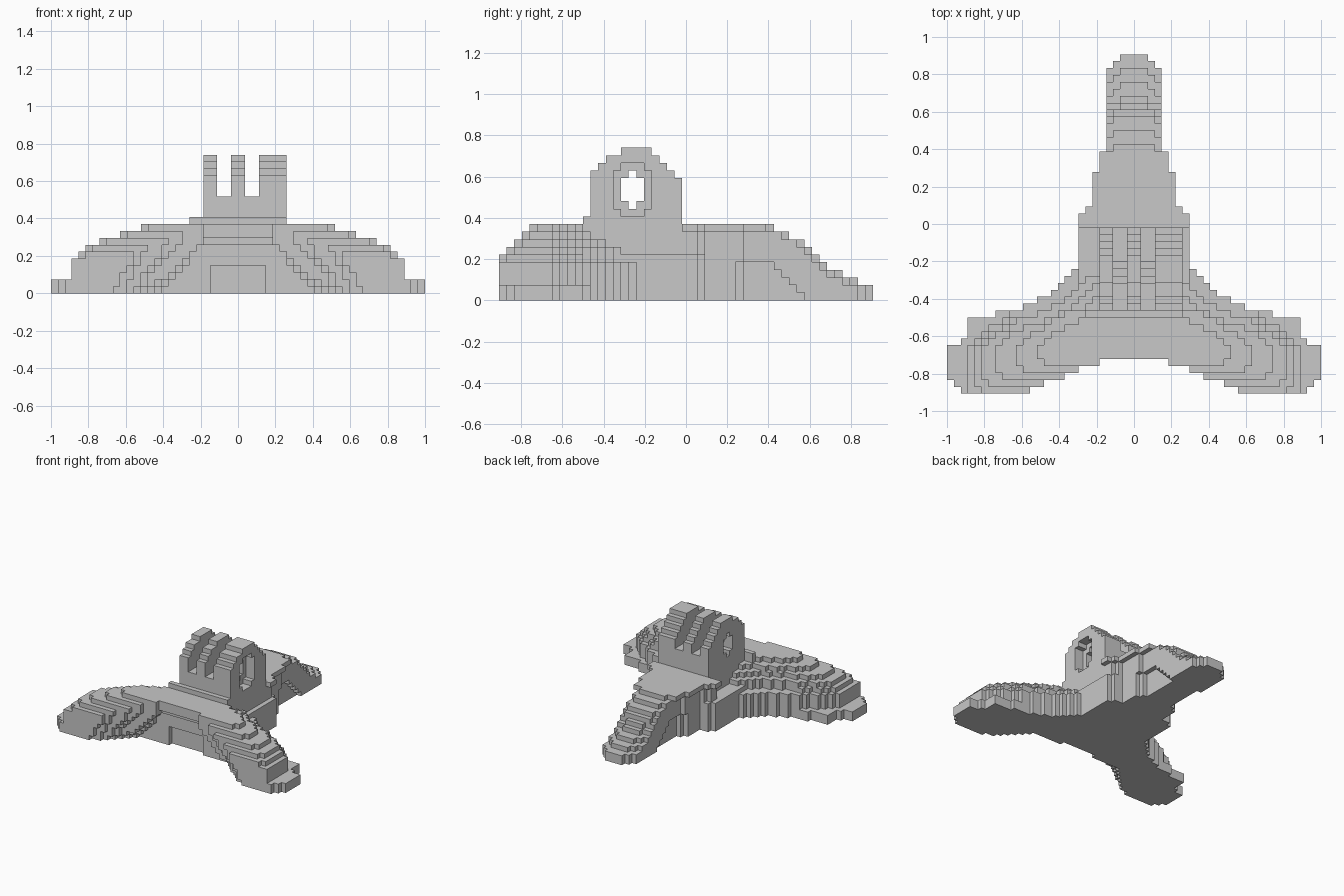
import bpy
import bmesh

cube = bpy.data.objects.get("Cube")
if cube:
    bpy.data.objects.remove(cube)

NX, NY, NZ = 54, 49, 20
U = 2 / NX                      # block size
HINGE_Y, HINGE_Z = -0.25, 0.51

GREY = (0.58, 0.58, 0.58, 1)
grey = bpy.data.materials.new("plain_grey")
grey.use_nodes = True
grey.diffuse_color = GREY
grey.node_tree.nodes["Principled BSDF"].inputs["Base Color"].default_value = GREY

# Reach of the front feet and of the back foot for each layer of blocks
FOOT_X = [1.0, 1.0, .89, .89, .89, .852, .815, .741, .63, .52]
FOOT_Y = [.907, .907, .833, .76, .685, .648, .611, .574, .5, .426]
# Where the front wall steps back, at the ground and at the top
ARCH_LOW = [.67, .6, .56, .53, .47, .44, .4, .15]
ARCH_TOP = [.5, .48, .37, .3, .185, .185, .185, .15]
# Where the rear wall of the front legs steps back
REAR = [.74, .593, .52, .444, .407, .37, .333]
# Half width of the back leg up to each y
TAIL = [(.06, .296), (.1, .26), (.28, .222), (.43, .185), (.91, .148)]


def front_wall(ax, layer):
    t = min(1, layer / 7)
    steps = sum(ax < lo + (hi - lo) * t for lo, hi in zip(ARCH_LOW, ARCH_TOP))
    # The middle of the wall leans forward towards the top
    steps = min(steps, 8 - sum(layer >= start for start in (4, 7, 8)))
    lean = max(0, layer - 5)
    return -.907 + U * max(steps, lean)


def in_front_legs(x, y, layer):
    if layer > 9:
        return False
    ax, reach = abs(x), FOOT_X[layer]
    if ax > reach:
        return False
    # Rounded toe of the two lowest layers
    if layer < 2 and ax > .89:
        return -.907 + max(0, ax - .9) * .8 < y < (-.61 if ax < .926 else -.645)
    low = front_wall(ax, layer)
    if layer > 4:
        low += max(0, .07 - (reach - ax))
    shift = .45 * (1 - reach) if layer > 4 else 0
    steps = sum(ax + shift < r for r in REAR)
    high = -.5 + U * steps - U * max(0, (layer - 3) // 2)
    # Rounded rear corner of the foot
    if layer > 1:
        high = min(high, -.66 + (reach - ax) * .8)
    return low < y < high


def in_core(x, y, layer):
    if layer > 9:
        return False
    low = max(-.5, front_wall(abs(x), layer))
    if layer < 6:
        return abs(x) < .296 and low < y < .018
    # The upper part is flush with both ends of the hinge
    left_end = -.26 if y < -.463 else -.185
    return left_end < x < .26 and low < y < .018


def in_back_leg(x, y, layer):
    if layer > 9 or y < -.018 or y > FOOT_Y[layer]:
        return False
    half = next(w for end, w in TAIL if y < end)
    gap = FOOT_Y[layer] - y
    if layer < 2:
        half = min(half, .074 + gap * .8)
    else:
        half = min(half, .04 + gap * (1 + (layer - 2) * .5))
    # Sides undercut below the flat top, and a shallow arch near the ground
    if layer < 9 and y < .43 and (layer > 5 or y > .1):
        half -= U
    if layer < 5 and .24 < y < .56 - layer * U:
        half -= U
    return abs(x) < half


def in_hinge(x, y, layer):
    z = (layer + .5) * U
    if layer < 10:
        return False
    # Low rib across the front of the hinge
    if layer == 10 and -.5 < y < -.463:
        return abs(x) < .26
    if not (-.185 < x < .26 and -.463 < y < -.018):
        return False
    dy, dz = y - HINGE_Y, z - HINGE_Z
    if dz > 0 and dy * dy + dz * dz > .223 ** 2:
        return False
    # Two slots between three knuckles
    if layer > 13 and .037 < abs(x) < .111:
        return False
    # Bolt hole and the nut recess on the outer side
    hy, hz = abs(y + .26), abs(z - .537)
    if (hy / .052) ** 2 + (hz / .1) ** 2 < 1:
        return False
    recess = hy < .08 and hz < .115 and hz + .8 * hy < .145
    return not (recess and x > .185)


PARTS = [("front_legs", in_front_legs), ("core", in_core),
         ("back_leg", in_back_leg), ("hinge", in_hinge)]

# Give every block to the first part that contains it
blocks = {}
for i in range(NX):
    for j in range(NY):
        for k in range(NZ):
            x, y = (i + .5 - NX / 2) * U, (j + .5 - NY / 2) * U
            for name, inside in PARTS:
                if inside(x, y, k):
                    blocks[i, j, k] = name
                    break


def build_part(name):
    """Make the outer faces of the blocks of one part."""
    bm = bmesh.new()
    corners = {}

    def corner(c):
        if c not in corners:
            corners[c] = bm.verts.new(((c[0] - NX / 2) * U, (c[1] - NY / 2) * U, c[2] * U))
        return corners[c]

    for cell, owner in blocks.items():
        if owner != name:
            continue
        for axis in range(3):
            for side in (0, 1):
                near = list(cell)
                near[axis] += 2 * side - 1
                if tuple(near) in blocks:
                    continue
                a, b = (axis + 1) % 3, (axis + 2) % 3
                ring = []
                for da, db in ((0, 0), (1, 0), (1, 1), (0, 1)):
                    c = list(cell)
                    c[axis] += side
                    c[a] += da
                    c[b] += db
                    ring.append(corner(tuple(c)))
                bm.faces.new(ring if side else ring[::-1])
    mesh = bpy.data.meshes.new(name)
    bm.to_mesh(mesh)
    bm.free()
    mesh.materials.append(grey)
    bpy.context.collection.objects.link(bpy.data.objects.new(name, mesh))


for part_name, _ in PARTS:
    build_part(part_name)
